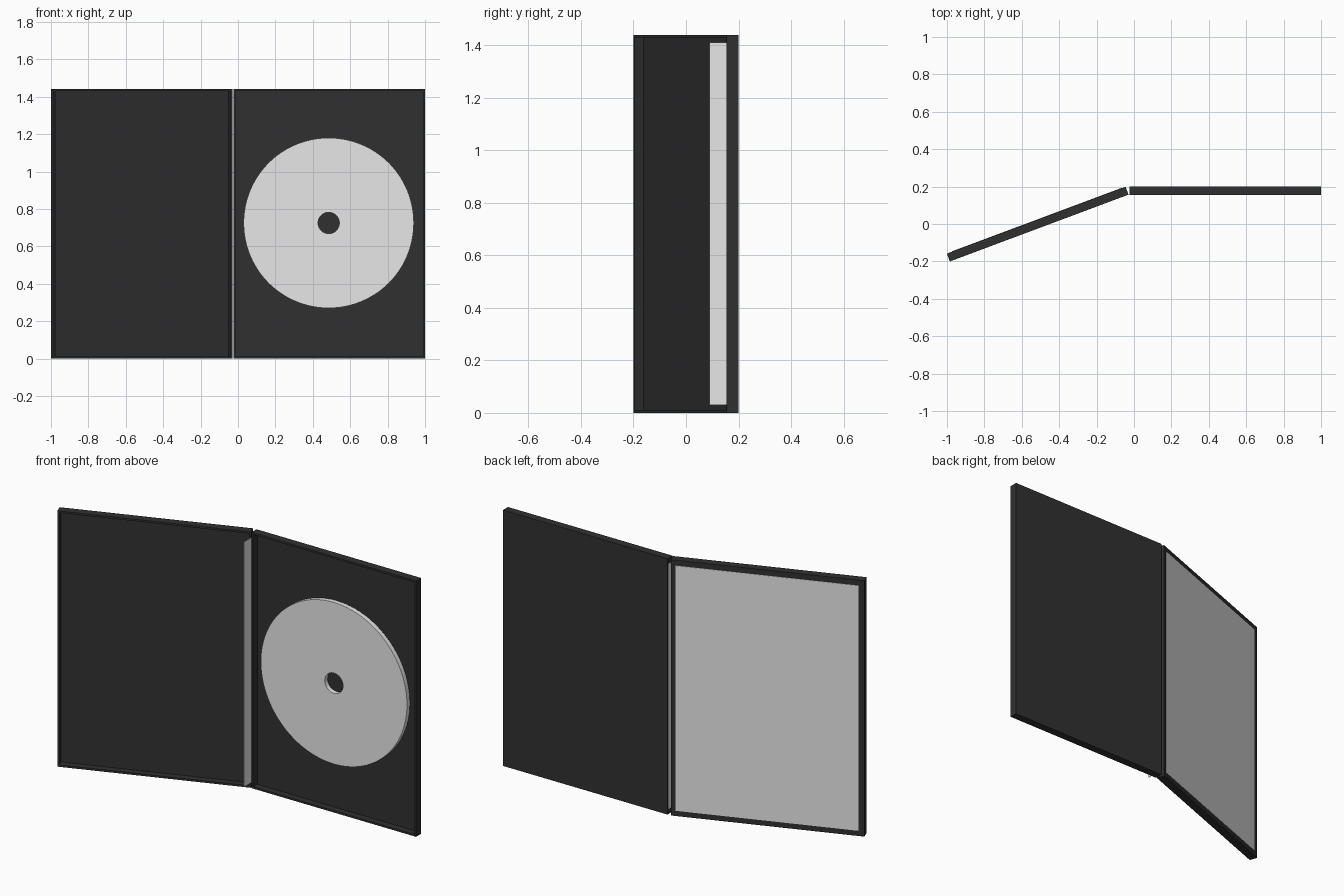
import bpy, bmesh, math
from mathutils import Matrix, Vector

if "Cube" in bpy.data.objects:
    bpy.data.objects.remove(bpy.data.objects["Cube"])

HEIGHT = 1.44
DEPTH = 0.045      # thickness of each half of the case
RIM = 0.015        # wall thickness of the trays
RECESS = 0.037     # depth of the hollow
FOLD = math.radians(20.5)


def material(name, value):
    m = bpy.data.materials.new(name)
    m.diffuse_color = (value, value, value, 1)
    m.use_nodes = True
    m.node_tree.nodes["Principled BSDF"].inputs["Base Color"].default_value = m.diffuse_color
    return m


black = material("black_plastic", 0.03)
grey = material("light_grey", 0.8)


def finish(name, bm, mat, loc=(0, 0, 0), rot=0.0):
    bmesh.ops.recalc_face_normals(bm, faces=bm.faces)
    me = bpy.data.meshes.new(name)
    bm.to_mesh(me)
    bm.free()
    me.materials.append(mat)
    ob = bpy.data.objects.new(name, me)
    bpy.context.collection.objects.link(ob)
    ob.location = loc
    ob.rotation_euler.z = rot
    return ob


def box(lo, hi):
    lo, hi = Vector(lo), Vector(hi)
    bm = bmesh.new()
    bmesh.ops.create_cube(bm, size=1, matrix=Matrix.Translation((lo + hi) / 2)
                          @ Matrix.Diagonal((*(hi - lo), 1)))
    return bm


def tray(name, x0, x1, loc, rot=0.0):
    """Shallow box, hollowed from its front (-y) side."""
    bm = box((x0, 0, 0), (x1, DEPTH, HEIGHT))
    bmesh.ops.recalc_face_normals(bm, faces=bm.faces)
    front = min(bm.faces, key=lambda f: f.calc_center_median().y)
    bmesh.ops.inset_individual(bm, faces=[front], thickness=RIM)
    floor = bmesh.ops.extrude_discrete_faces(bm, faces=[front])["faces"][0]
    bmesh.ops.translate(bm, verts=floor.verts, vec=(0, RECESS, 0))
    return finish(name, bm, black, loc, rot)


# Two halves of the open case
hinge = (-0.029, 0.157, 0)
tray("disc_tray", 0, 1.025, (-0.025, 0.155, 0))
tray("folded_cover", -1.02, 0, hinge, FOLD)

# Paper sleeve on the outside of the cover, and spine strip in the hinge gap
finish("cover_sleeve", box((-0.99, DEPTH - 0.001, 0.03), (-0.024, DEPTH + 0.002, 1.41)),
       grey, hinge, FOLD)
finish("spine_strip", box((-0.028, 0.09, 0.03), (-0.026, 0.195, 1.41)), grey)


def disc(name, loc, outer, inner, thick, n=96):
    """Flat ring with a centre hole, facing -y."""
    bm = bmesh.new()
    profile = [(inner, 0), (outer, 0), (outer, thick), (inner, thick)]
    rings = []
    for i in range(n):
        a = 2 * math.pi * i / n
        rings.append([bm.verts.new((r * math.cos(a), y, r * math.sin(a)))
                      for r, y in profile])
    for i in range(n):
        a, b = rings[i], rings[(i + 1) % n]
        for j in range(4):
            k = (j + 1) % 4
            bm.faces.new((a[j], a[k], b[k], b[j]))
    ob = finish(name, bm, grey, loc)
    bpy.context.view_layer.objects.active = ob
    ob.select_set(True)
    bpy.ops.object.shade_smooth_by_angle(angle=math.radians(30))
    ob.select_set(False)


# Disc lying in the tray
disc("disc", (0.485, 0.16, 0.725), 0.455, 0.057, 0.026)
